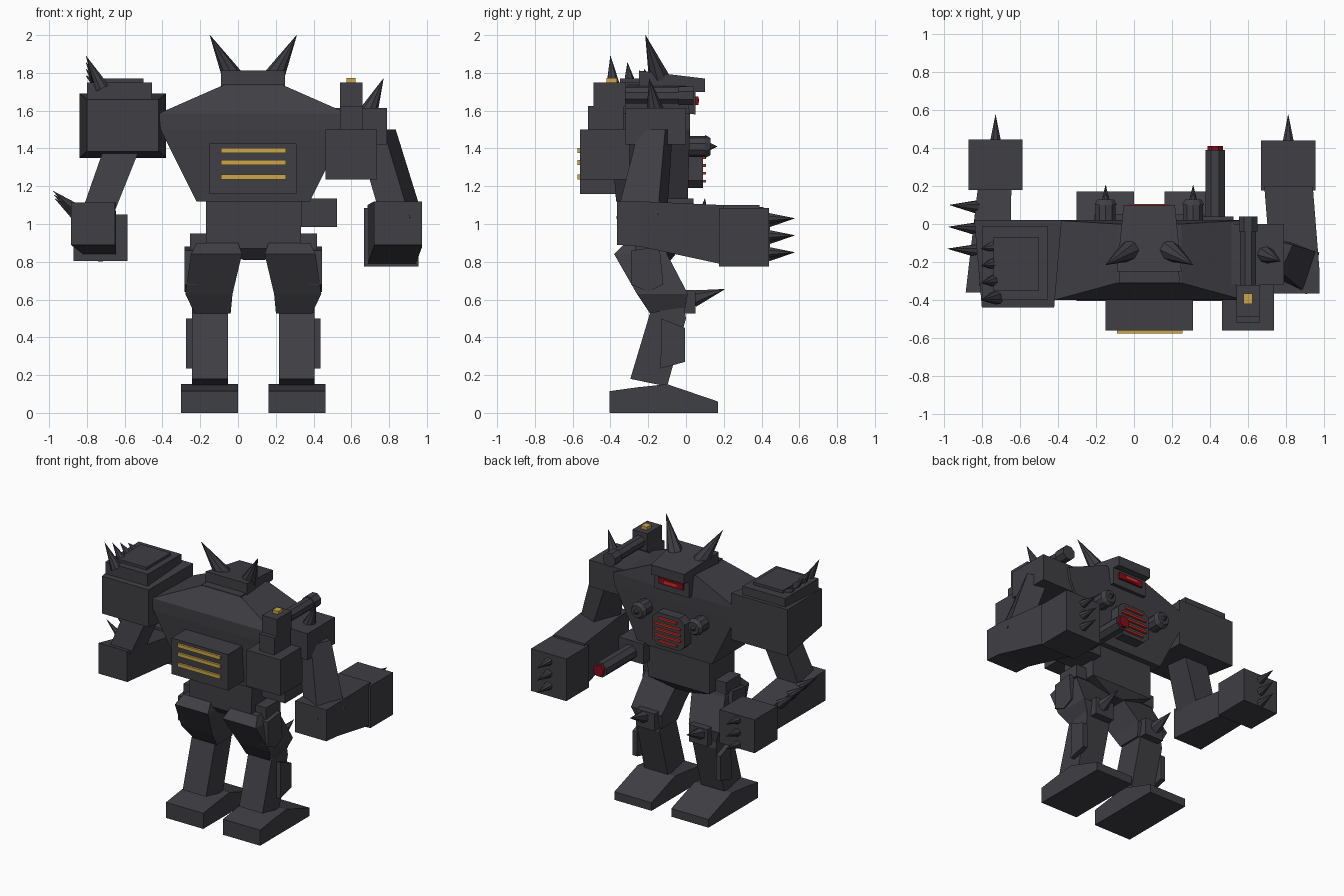
import bpy
import math
from mathutils import Vector

old = bpy.data.objects.get("Cube")
if old:
    bpy.data.objects.remove(old, do_unlink=True)

MID = 0.081  # symmetry plane of the body


def material(name, rgb):
    m = bpy.data.materials.new(name)
    m.use_nodes = True
    m.diffuse_color = (*rgb, 1)
    m.node_tree.nodes["Principled BSDF"].inputs["Base Color"].default_value = (*rgb, 1)
    return m


IRON = material("dark iron", (0.05, 0.049, 0.058))
GOLD = material("gold", (0.60, 0.39, 0.07))
RED = material("bright red", (0.60, 0.03, 0.02))
CRIMSON = material("deep crimson", (0.22, 0.004, 0.012))


def mesh(name, verts, faces, mat):
    me = bpy.data.meshes.new(name)
    me.from_pydata(verts, [], faces)
    me.materials.append(mat)
    ob = bpy.data.objects.new(name, me)
    bpy.context.scene.collection.objects.link(ob)
    return ob


def skin(name, rings, mat=IRON):
    """Skin matching rings of points and cap both ends."""
    n = len(rings[0])
    verts = [p for r in rings for p in r]
    faces = [tuple(range(n))[::-1], tuple(range(len(verts) - n, len(verts)))]
    for k in range(len(rings) - 1):
        for i in range(n):
            j = (i + 1) % n
            faces.append((k * n + i, k * n + j, (k + 1) * n + j, (k + 1) * n + i))
    ob = mesh(name, verts, faces, mat)
    import bmesh
    bm = bmesh.new()
    bm.from_mesh(ob.data)
    bmesh.ops.recalc_face_normals(bm, faces=bm.faces)
    bm.to_mesh(ob.data)
    bm.free()
    return ob


def loft_z(name, *levels, mat=IRON):
    """Rectangles (z, x0, x1, y0, y1) stacked upwards."""
    return skin(name, [[(a, c, z), (b, c, z), (b, d, z), (a, d, z)]
                       for z, a, b, c, d in levels], mat)


def loft_y(name, *levels, mat=IRON):
    """Rectangles (y, x0, x1, z0, z1) lined up front to back."""
    return skin(name, [[(a, y, c), (b, y, c), (b, y, d), (a, y, d)]
                       for y, a, b, c, d in levels], mat)


def box(name, x0, x1, y0, y1, z0, z1, mat=IRON):
    return loft_z(name, (z0, x0, x1, y0, y1), (z1, x0, x1, y0, y1), mat=mat)


def side_profile(name, pts, x0, x1):
    """A (y, z) outline extruded across x."""
    return skin(name, [[(x, y, z) for y, z in pts] for x in (x0, x1)])


def rod(name, a, b, r0, r1, sides=8, mat=IRON):
    a, b = Vector(a), Vector(b)
    q = (b - a).to_track_quat('Z', 'Y')
    rings = []
    for p, r in ((a, r0), (b, r1)):
        rings.append([tuple(p + q @ Vector((r * math.cos(t), r * math.sin(t), 0)))
                      for t in ((i + 0.5) * math.tau / sides for i in range(sides))])
    return skin(name, rings, mat)


def spike(name, a, b, r=0.035, sides=8):
    return rod(name, a, b, r, 0.001, sides)


# Torso, waist and hips
loft_z("torso", (1.12, -.22, .38, -.37, .01), (1.5, -.41, .57, -.4, .02),
       (1.585, -.42, .58, -.4, .02), (1.73, -.09, .25, -.31, 0))
loft_z("waist", (.81, .03, .14, -.26, -.08), (.87, -.17, .33, -.32, -.03),
       (1.12, -.17, .34, -.32, -.03))
box("hip_bar", -.255, .417, -.27, -.1, .86, .95)

# Back pack with glowing vents
box("back_pack", -.15, .31, -.56, -.37, 1.16, 1.425)
for z in (1.248, 1.325, 1.39):
    box("back_vent", -.09, .255, -.575, -.56, z - .013, z + .013, GOLD)

# Head, visor and horns
loft_y("neck_collar", (-.31, -.08, .24, 1.62, 1.74), (.05, -.06, .22, 1.58, 1.74))
loft_y("head", (-.25, -.09, .25, 1.7, 1.812), (.1, -.055, .215, 1.7, 1.77))
box("visor", -.02, .18, .05, .065, 1.63, 1.675, CRIMSON)
box("visor_eye", .03, .13, .065, .07, 1.642, 1.664, RED)

# Chest grille
skin("chest_grille", [[(MID + sx * w, y, 1.31 + sz * h) for sx, sz, w, h in (
    (-1, -1, .09, .12), (1, -1, .09, .12), (1, -1, .13, .08), (1, 1, .13, .08),
    (1, 1, .09, .12), (-1, 1, .09, .12), (-1, 1, .13, .08), (-1, -1, .13, .08))]
    for y in (0, .09)])
for i in range(5):
    z = 1.226 + .042 * i
    w = .075 if i in (0, 4) else .105
    box("grille_bar", MID - w, MID + w, .088, .105, z - .007, z + .007, RED)

# Paired parts: horns, chest knobs and legs
for side, s in (("right", -1), ("left", 1)):
    def X(d):
        return MID + s * d

    spike(side + "_horn", (X(.105), -.14, 1.77), (X(.23), -.215, 2), .058)
    rod(side + "_knob", (X(.23), 0, 1.41), (X(.23), .1, 1.41), .055, .055, 10)
    rod(side + "_knob_disc", (X(.23), .1, 1.41), (X(.23), .13, 1.41), .062, .045, 10)
    spike(side + "_knob_tip", (X(.23), .13, 1.41), (X(.23), .165, 1.41), .02)

    loft_z(side + "_thigh", (.525, X(.12), X(.31), -.19, -.01),
           (.63, X(.11), X(.36), -.26, .01),
           (.84, X(.06), X(.33), -.38, -.1), (.9, X(.08), X(.3), -.32, -.12))
    side_profile(side + "_thigh_plate",
                 [(-.29, .68), (-.2, .64), (-.12, .68), (-.14, .88), (-.29, .86)],
                 X(.3), X(.365))
    box(side + "_knee", X(.14), X(.29), -.08, .05, .525, .65)
    spike(side + "_knee_spike", (X(.23), .04, .605), (X(.23), .205, .655), .045, 6)
    side_profile(side + "_shin",
                 [(-.295, .18), (-.1, .14), (0, .5), (-.01, .56), (-.19, .53)],
                 X(.135), X(.325))
    side_profile(side + "_shin_plate",
                 [(-.135, .235), (-.005, .27), (-.005, .45), (-.13, .5)],
                 X(.32), X(.357))
    side_profile(side + "_foot",
                 [(-.405, 0), (.17, 0), (.17, .06), (-.1, .152), (-.26, .135), (-.405, .115)],
                 X(.08), X(.383))

# Right shoulder armour
loft_y("right_shoulder", (-.44, -.8, -.42, 1.385, 1.66), (.02, -.84, -.38, 1.35, 1.69))
box("right_shoulder_slab", -.8, -.455, -.4, -.01, 1.66, 1.75)
box("right_shoulder_cap", -.74, -.5, -.35, -.07, 1.75, 1.77)
for i in range(4):
    y = -.385 + .09 * i
    spike("shoulder_spike", (-.72, y, 1.72), (-.805, y - .015, 1.89 - .035 * i), .04)

# Right arm
loft_z("right_upper_arm", (1.0, -.85, -.68, -.34, -.14), (1.4, -.71, -.52, -.28, -.1))
loft_y("right_forearm", (-.36, -.885, -.65, .89, 1.115), (.2, -.82, -.645, .84, 1.03))
loft_y("right_hand", (.18, -.87, -.585, .805, 1.05), (.445, -.87, -.585, .805, 1.05))
for i in range(3):
    y = -.13 + .115 * i
    spike("forearm_spike", (-.83, y - .01, 1.06 - .02 * i), (-.98 + .005 * i, y, 1.175 - .02 * i))

# Left shoulder and arm
box("left_shoulder", .5, .79, -.32, .0, 1.42, 1.615)
spike("left_shoulder_spike", (.69, -.16, 1.59), (.77, -.195, 1.77), .05)
skin("left_upper_arm", [
    [(.76, -.3, 1.02), (.91, -.37, 1.03), (.975, -.15, 1.05), (.84, -.1, 1.05)],
    [(.62, -.22, 1.5), (.77, -.25, 1.5), (.835, -.11, 1.5), (.68, -.07, 1.5)]])
loft_y("left_forearm", (-.365, .72, .975, .89, 1.12), (-.24, .72, .975, .88, 1.12),
       (.2, .685, .94, .785, 1.1))
loft_y("left_hand", (.175, .667, .955, .775, 1.085), (.44, .667, .955, .775, 1.085))

# Knuckle spikes on both hands
for x in (-.728, .811):
    for z in (.85, .94, 1.03):
        spike("knuckle_spike", (x, .43, z - (.02 if x < 0 else 0)), (x, .575, z), .032)

# Shoulder cannon
box("cannon_pack", .463, .737, -.56, -.3, 1.235, 1.5)
box("cannon_post", .54, .66, -.52, -.33, 1.48, 1.625)
box("cannon_breech", .54, .66, -.49, -.32, 1.62, 1.75)
box("cannon_sight", .575, .622, -.42, -.365, 1.75, 1.772, GOLD)
rod("cannon_barrel", (.6, -.33, 1.68), (.6, .0, 1.68), .045, .045)
rod("cannon_muzzle", (.6, -.04, 1.68), (.6, .04, 1.68), .053, .053)

# Hip gun with a red muzzle
box("hip_gun_mount", .32, .523, -.2, .04, .985, 1.135)
rod("hip_gun_barrel", (.427, 0, 1.05), (.427, .39, 1.05), .055, .055)
rod("hip_gun_muzzle", (.427, .39, 1.05), (.427, .41, 1.05), .043, .043, mat=CRIMSON)
